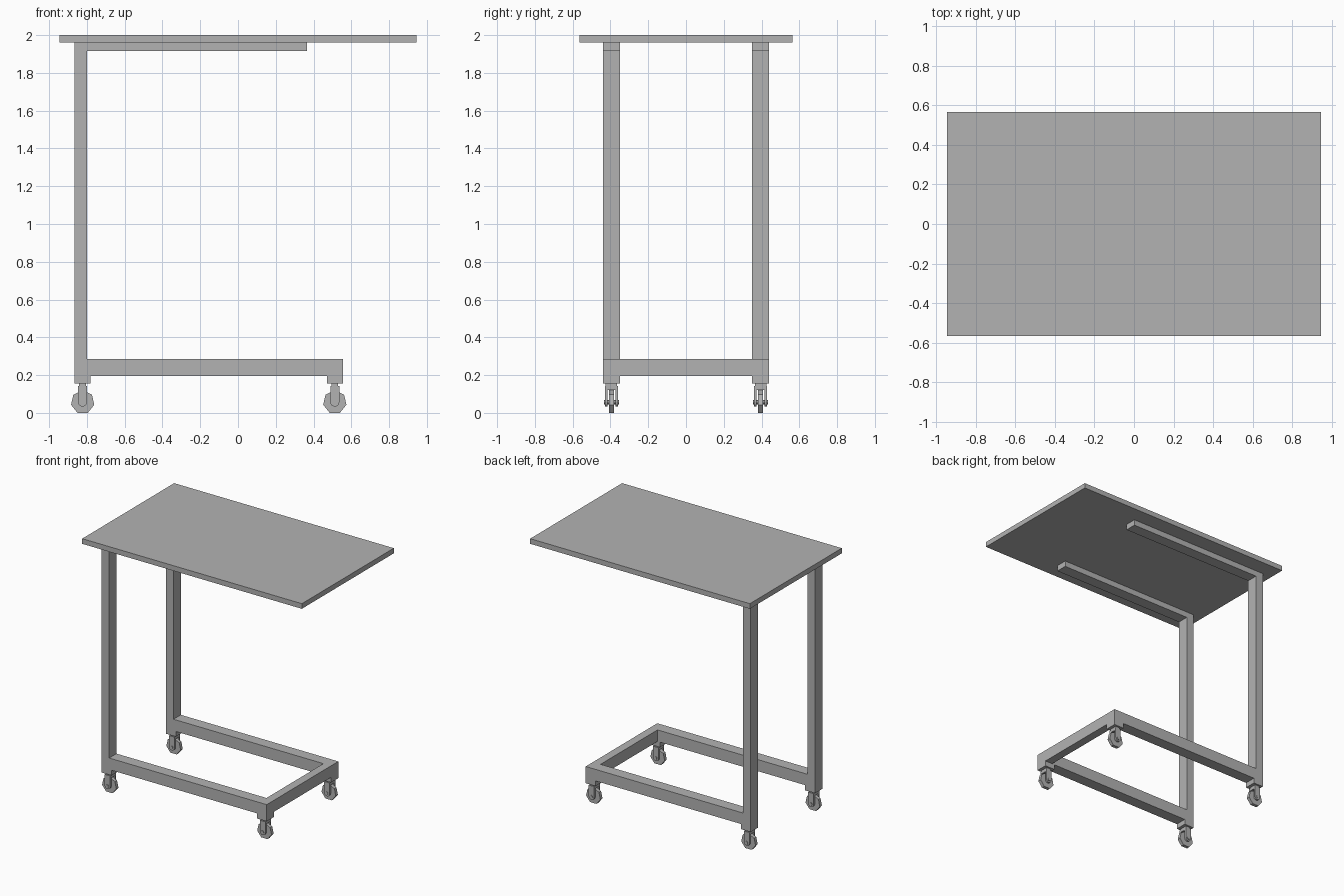
import bpy, bmesh
from math import pi, sin, cos, radians
from mathutils import Vector

cube = bpy.data.objects.get("Cube")
if cube:
    bpy.data.objects.remove(cube, do_unlink=True)

grey = bpy.data.materials.new("plain grey")
grey.use_nodes = True
colour = (0.45, 0.45, 0.45, 1)
grey.diffuse_color = colour
grey.node_tree.nodes["Principled BSDF"].inputs["Base Color"].default_value = colour


def finish(name, bm):
    bmesh.ops.recalc_face_normals(bm, faces=bm.faces)
    mesh = bpy.data.meshes.new(name)
    bm.to_mesh(mesh)
    bm.free()
    mesh.materials.append(grey)
    obj = bpy.data.objects.new(name, mesh)
    bpy.context.collection.objects.link(obj)
    return obj


def box(name, x, y, z):
    """Box between pairs of limits along each axis."""
    bm = bmesh.new()
    bmesh.ops.create_cube(bm, size=1)
    for v in bm.verts:
        v.co = [lim[0] if c < 0 else lim[1] for c, lim in zip(v.co, (x, y, z))]
    return finish(name, bm)


def plate(name, outline, centre, half):
    """Outline in the x-z plane, extruded along y to both sides of centre."""
    bm = bmesh.new()
    cx, cy, cz = centre
    face = bm.faces.new([bm.verts.new((cx + x, cy - half, cz + z)) for x, z in outline])
    new = bmesh.ops.extrude_face_region(bm, geom=[face])["geom"]
    verts = [v for v in new if isinstance(v, bmesh.types.BMVert)]
    bmesh.ops.translate(bm, verts=verts, vec=Vector((0, 2 * half, 0)))
    return finish(name, bm)


def ring(radius, sides, start=0.0):
    return [(radius * cos(start + 2 * pi * i / sides),
             radius * sin(start + 2 * pi * i / sides)) for i in range(sides)]


# Main dimensions
LEFT, RIGHT = -0.865, 0.555
OUT, IN = 0.44, 0.35
POST, BLOCK = 0.065, 0.085
RAIL_LOW, RAIL_TOP, UNDERSIDE = 0.195, 0.285, 1.96

# Table top
box("table_top", (-0.945, 0.945), (-0.565, 0.565), (UNDERSIDE, 2.0))

# Fork arm outline: straight sides and a rounded lower end
arm_outline = [(0.024, 0.075), (-0.024, 0.075)]
arm_outline += [(0.024 * cos(pi + pi * i / 6), 0.024 * sin(pi + pi * i / 6)) for i in range(7)]


def caster(name, x, y):
    hub = (x, y, 0.057)
    plate(name + "_wheel", ring(0.063, 7, radians(90)), hub, 0.013)
    plate(name + "_axle", ring(0.012, 8), hub, 0.04)
    for label, s in (("front", -1), ("back", 1)):
        plate(f"{name}_{label}_fork_arm", arm_outline, (x, y + s * 0.028, 0.057), 0.007)
    box(name + "_fork_crown", (x - 0.024, x + 0.024), (y - 0.035, y + 0.035), (0.122, 0.142))
    box(name + "_stem", (x - 0.018, x + 0.018), (y - 0.03, y + 0.03), (0.142, 0.155))


# Frame sides, one at the front and one at the back
for side, s in (("front", -1), ("back", 1)):
    span = tuple(sorted((s * IN, s * OUT)))
    box(side + "_post", (LEFT, LEFT + POST), span, (RAIL_LOW, UNDERSIDE))
    box(side + "_top_support", (LEFT + POST, 0.365), span, (1.915, UNDERSIDE))
    box(side + "_base_rail", (LEFT + POST, RIGHT - POST), span, (RAIL_LOW, RAIL_TOP))
    # Corner blocks with casters
    for end, x in (("post", LEFT), ("free", RIGHT - BLOCK)):
        box(f"{side}_{end}_corner_block", (x, x + BLOCK), span, (0.155, RAIL_LOW))
        caster(f"{side}_{end}_caster", x + BLOCK / 2, s * (IN + OUT) / 2)

# Cross bar closing the free end of the base
box("base_cross_bar", (RIGHT - POST, RIGHT), (-OUT, OUT), (RAIL_LOW, RAIL_TOP))
